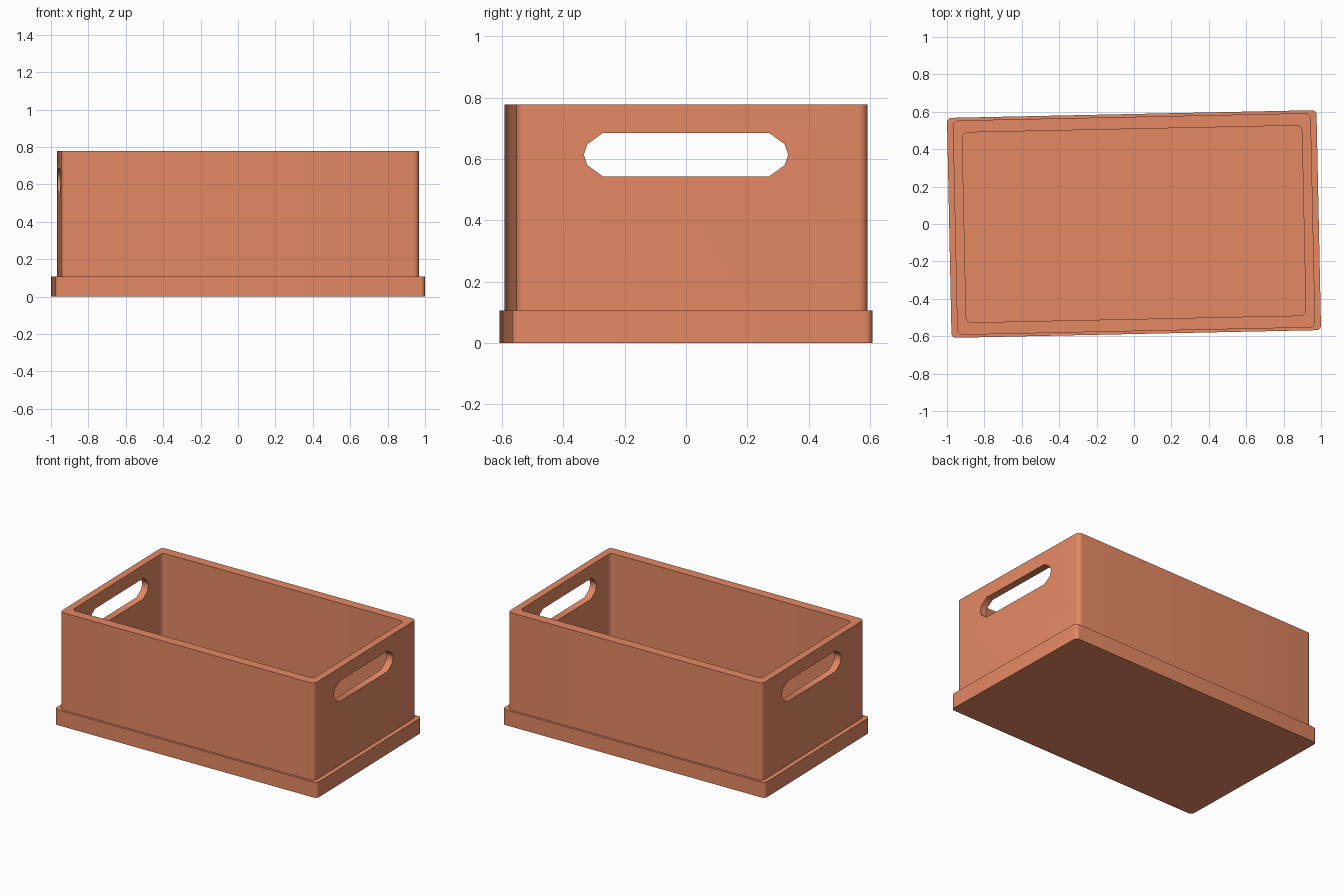
import bpy, bmesh, math

if "Cube" in bpy.data.objects:
    bpy.data.objects.remove(bpy.data.objects["Cube"])

TURN = math.radians(1.2)   # the crate stands slightly turned


def make_object(name, bm):
    bmesh.ops.recalc_face_normals(bm, faces=bm.faces)
    mesh = bpy.data.meshes.new(name)
    bm.to_mesh(mesh)
    bm.free()
    obj = bpy.data.objects.new(name, mesh)
    bpy.context.collection.objects.link(obj)
    return obj


def rounded_ring(bm, hx, hy, r, z, steps=6):
    """Loop of vertices around a rounded rectangle, turned about z."""
    verts = []
    for i, (sx, sy) in enumerate([(1, 1), (-1, 1), (-1, -1), (1, -1)]):
        for k in range(steps + 1):
            a = (i + k / steps) * math.pi / 2
            x = sx * (hx - r) + r * math.cos(a)
            y = sy * (hy - r) + r * math.sin(a)
            verts.append(bm.verts.new((x * math.cos(TURN) - y * math.sin(TURN),
                                       x * math.sin(TURN) + y * math.cos(TURN), z)))
    return verts


def bridge(bm, a, b):
    for i in range(len(a)):
        j = (i + 1) % len(a)
        bm.faces.new((a[i], a[j], b[j], b[i]))


# Crate: foot rim, outer walls, top edge, inner walls, floor
bm = bmesh.new()
sections = [
    (0.988, 0.588, 0.024, 0.0),
    (0.988, 0.588, 0.024, 0.106),
    (0.957, 0.573, 0.030, 0.106),
    (0.957, 0.573, 0.030, 0.777),
    (0.908, 0.508, 0.030, 0.777),
    (0.908, 0.508, 0.030, 0.05),
]
rings = [rounded_ring(bm, *s) for s in sections]
for a, b in zip(rings, rings[1:]):
    bridge(bm, a, b)
bm.faces.new(rings[0])
bm.faces.new(rings[-1])
crate = make_object("crate", bm)

# Handle slots: one long cutter through both end walls
half = [(0.271, -0.071), (0.322, -0.034), (0.333, 0), (0.322, 0.034), (0.271, 0.071)]
slot = half + [(-y, -z) for y, z in half]
bm = bmesh.new()
ends = [[bm.verts.new((x, y, 0.614 + z)) for y, z in slot] for x in (-1.2, 1.2)]
bridge(bm, *ends)
for end in ends:
    bm.faces.new(end)
cutter = make_object("handle_cutter", bm)
cutter.hide_render = True

# Cut the slots, then smooth the rounded corners
bpy.context.view_layer.objects.active = crate
crate.select_set(True)
cut = crate.modifiers.new("handle_slots", 'BOOLEAN')
cut.operation = 'DIFFERENCE'
cut.solver = 'EXACT'
cut.object = cutter
bpy.ops.object.modifier_apply(modifier=cut.name)
bpy.data.objects.remove(cutter)
bpy.ops.object.shade_smooth_by_angle(angle=math.radians(40))

# Terracotta colour
clay = bpy.data.materials.new("terracotta")
clay.diffuse_color = (0.78, 0.25, 0.125, 1)
clay.use_nodes = True
clay.node_tree.nodes["Principled BSDF"].inputs["Base Color"].default_value = clay.diffuse_color
crate.data.materials.clear()
crate.data.materials.append(clay)
